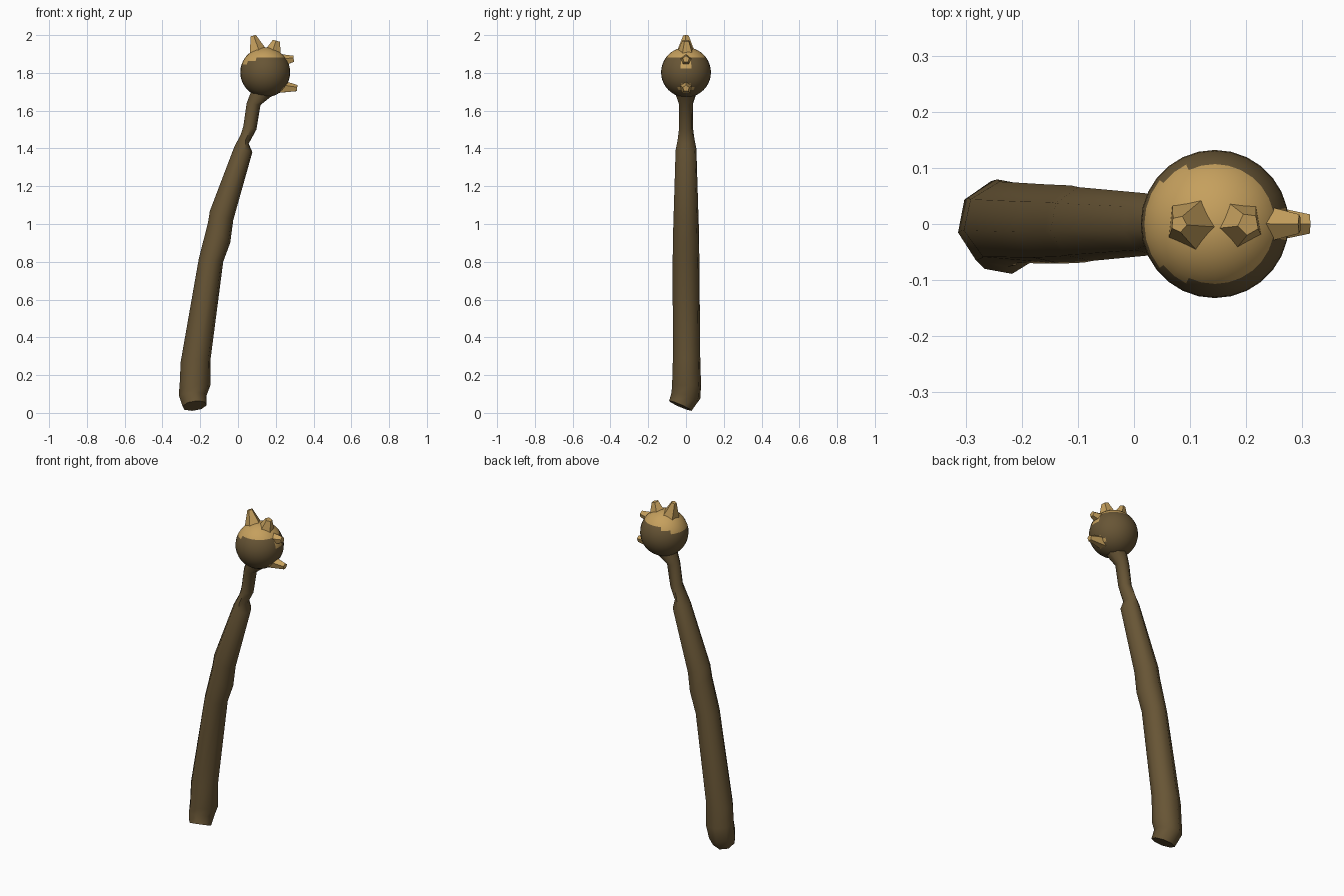
import bpy, bmesh, math
from mathutils import Vector

if "Cube" in bpy.data.objects:
    bpy.data.objects.remove(bpy.data.objects["Cube"])


def material(name, rgb):
    m = bpy.data.materials.new(name)
    m.diffuse_color = (*rgb, 1)
    m.use_nodes = True
    m.node_tree.nodes["Principled BSDF"].inputs["Base Color"].default_value = m.diffuse_color
    return m


BARK = material("dark bark", (0.137, 0.091, 0.036))
TAN = material("pale wood", (0.56, 0.35, 0.11))


def finish(bm, name, mats, angle):
    bmesh.ops.recalc_face_normals(bm, faces=bm.faces)
    me = bpy.data.meshes.new(name)
    bm.to_mesh(me)
    bm.free()
    ob = bpy.data.objects.new(name, me)
    bpy.context.collection.objects.link(ob)
    for m in mats:
        me.materials.append(m)
    bpy.ops.object.select_all(action='DESELECT')
    ob.select_set(True)
    bpy.context.view_layer.objects.active = ob
    bpy.ops.object.shade_smooth_by_angle(angle=math.radians(angle))
    return ob


def loft(bm, rings):
    loops = [[bm.verts.new(p) for p in r] for r in rings]
    n = len(loops[0])
    for a, b in zip(loops, loops[1:]):
        for i in range(n):
            j = (i + 1) % n
            bm.faces.new((a[i], a[j], b[j], b[i]))
    bm.faces.new(loops[0][::-1])
    bm.faces.new(loops[-1])


# Gnarled shaft: left x,z / right x,z / half depth / y centre / slope along y
SHAFT = [
    (-0.295, 0.030, -0.165, 0.045, 0.060, -0.030, -0.43),
    (-0.315, 0.090, -0.165, 0.095, 0.078, 0.000, -0.20),
    (-0.310, 0.160, -0.145, 0.145, 0.078, 0.003, 0),
    (-0.305, 0.270, -0.143, 0.290, 0.074, 0.003, 0),
    (-0.210, 0.810, -0.077, 0.800, 0.072, 0, 0),
    (-0.160, 1.010, -0.040, 0.900, 0.070, 0, 0),
    (-0.150, 1.070, -0.024, 1.020, 0.067, 0, 0),
    (-0.020, 1.410, 0.077, 1.380, 0.056, 0, 0),
    (0.015, 1.475, 0.057, 1.425, 0.045, 0, 0),
    (0.028, 1.520, 0.098, 1.500, 0.037, 0, 0),
    (0.045, 1.640, 0.120, 1.630, 0.038, 0, 0),
    (0.066, 1.695, 0.177, 1.675, 0.055, 0, 0),
    (0.080, 1.740, 0.200, 1.720, 0.060, 0, 0),
]
bm = bmesh.new()
rings = []
for lx, lz, rx, rz, ry, cy, slope in SHAFT:
    ring = []
    for i in range(8):
        a = math.tau * (i + 0.25) / 8
        c, s = math.cos(a), math.sin(a)
        ring.append(((lx + rx) / 2 + c * (rx - lx) / 2, cy + s * ry,
                     (lz + rz) / 2 + c * (rz - lz) / 2 + slope * s * ry))
    rings.append(ring)
loft(bm, rings)
finish(bm, "shaft", [BARK], 50)

# Round knob, with pale worn wood on the crown and around the side spikes
C, R = Vector((0.144, 0, 1.803)), 0.132
bm = bmesh.new()
bmesh.ops.create_uvsphere(bm, u_segments=28, v_segments=20, radius=R)
for f in bm.faces:
    d = f.calc_center_median() / R
    crown = d.z > 0.64 + 0.36 * min(0, d.x)
    side = d.x > 0.3 and abs(d.y) < 0.27 and (d.z > 0.2 or -0.75 < d.z < -0.4)
    f.material_index = 1 if crown or side else 0
bmesh.ops.translate(bm, verts=bm.verts, vec=C)
finish(bm, "knob", [BARK, TAN], 40)


# Blunt five-sided spikes
def spike(name, base, tip, r0, r1, turn):
    base, tip = Vector(base), Vector(tip)
    q = (tip - base).to_track_quat('Z', 'Y')
    rings = []
    for p, r in ((base, r0), (tip, r1)):
        rings.append([p + q @ Vector((r * math.cos(a), r * math.sin(a), 0))
                      for a in (turn + math.tau * i / 5 for i in range(5))])
    b = bmesh.new()
    loft(b, rings)
    finish(b, name, [TAN], 30)


spike("top_spike_left", (0.108, 0, 1.895), (0.080, 0, 1.997), 0.056, 0.015, 0.2)
spike("top_spike_right", (0.180, 0, 1.885), (0.204, 0, 1.970), 0.056, 0.020, 0.5)
spike("side_spike_upper", (0.215, 0, 1.862), (0.295, 0, 1.873), 0.040, 0.018, 0.3)
spike("side_spike_lower", (0.205, 0, 1.727), (0.313, 0, 1.718), 0.042, 0.018, 0.3)
